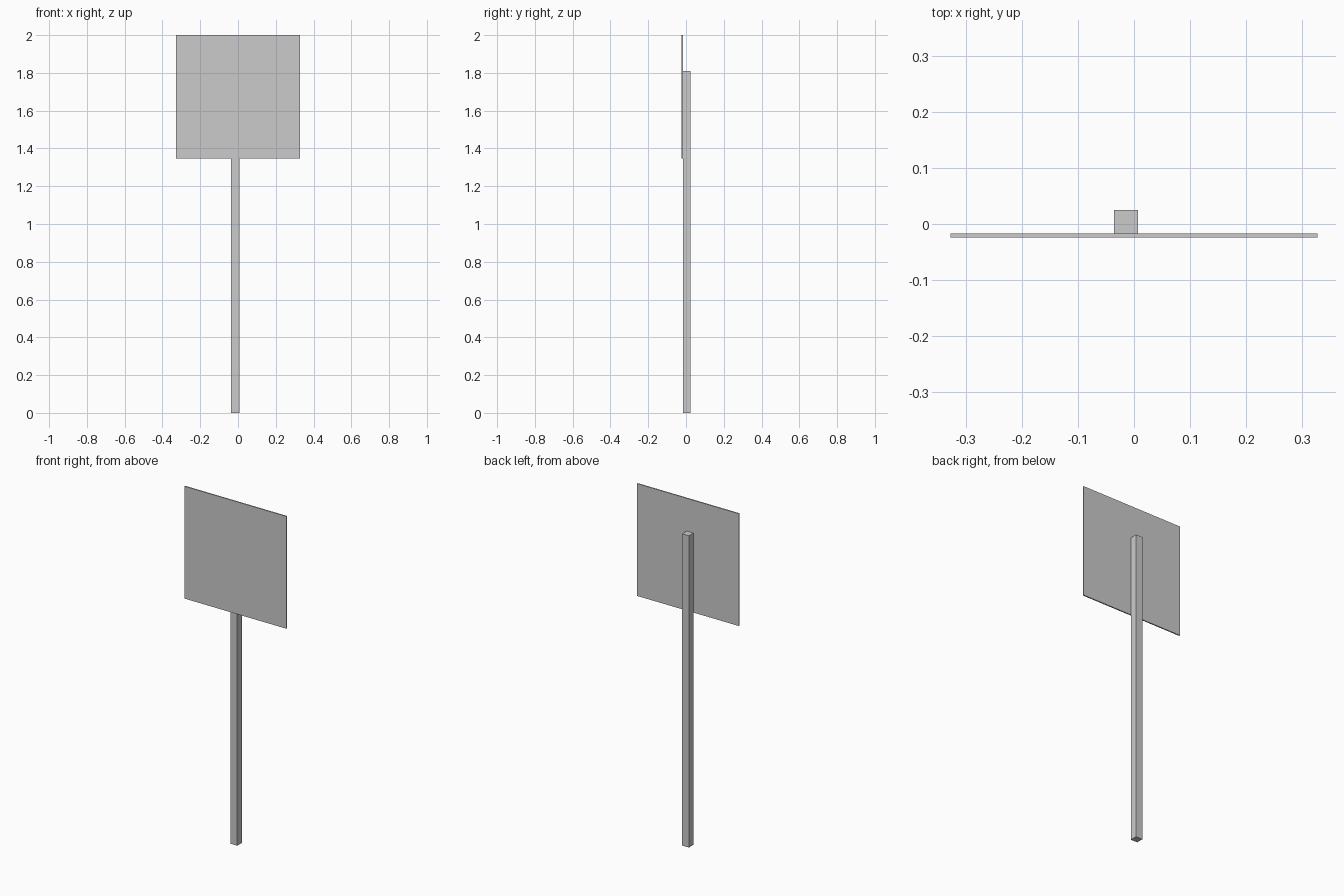
import bpy

if "Cube" in bpy.data.objects:
    bpy.data.objects.remove(bpy.data.objects["Cube"])


def box(name, lo, hi):
    """Axis-aligned box from its low and high corners."""
    bpy.ops.mesh.primitive_cube_add(size=1)
    ob = bpy.context.object
    ob.name = ob.data.name = name
    ob.location = [(a + b) / 2 for a, b in zip(lo, hi)]
    ob.scale = [b - a for a, b in zip(lo, hi)]
    bpy.ops.object.transform_apply(location=True, rotation=False, scale=True)
    return ob


# Thin square sign panel at the front
box("sign_panel", (-0.327, -0.024, 1.348), (0.327, -0.017, 2.0))

# Square post behind the panel, slightly off centre
box("post", (-0.036, -0.017, 0.0), (0.007, 0.025, 1.81))
